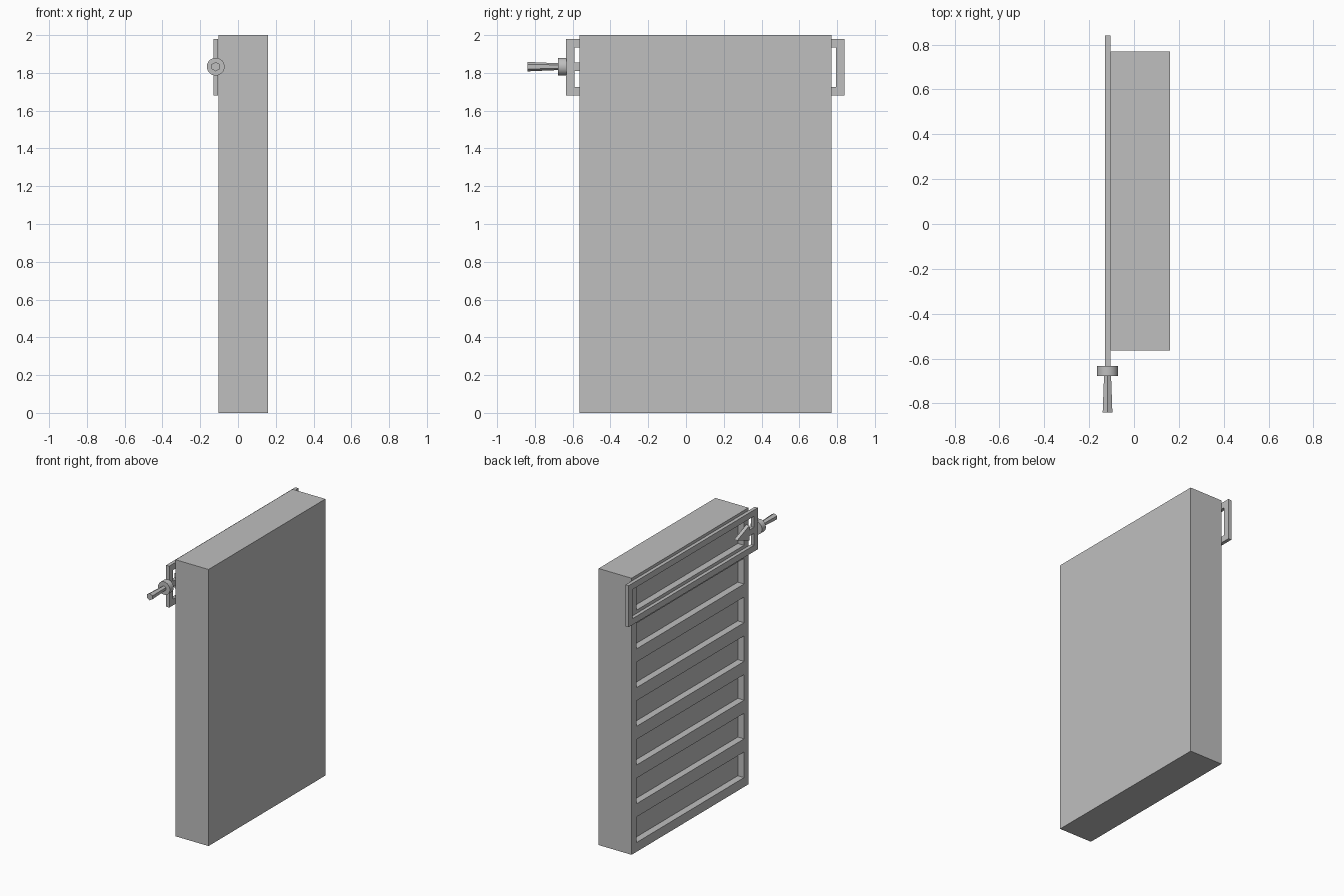
import bpy, bmesh
from math import pi
from mathutils import Matrix, Vector

if "Cube" in bpy.data.objects:
    bpy.data.objects.remove(bpy.data.objects["Cube"])

GREY = (0.52, 0.52, 0.52, 1)
mat = bpy.data.materials.new("light grey")
mat.use_nodes = True
mat.diffuse_color = GREY
mat.node_tree.nodes["Principled BSDF"].inputs["Base Color"].default_value = GREY


def finish(name, bm):
    bmesh.ops.recalc_face_normals(bm, faces=bm.faces)
    mesh = bpy.data.meshes.new(name)
    bm.to_mesh(mesh)
    bm.free()
    mesh.materials.append(mat)
    obj = bpy.data.objects.new(name, mesh)
    bpy.context.collection.objects.link(obj)
    return obj


def boxes(name, bounds):
    """One object holding a box for each (low corner, high corner) pair."""
    bm = bmesh.new()
    for low, high in bounds:
        low, high = Vector(low), Vector(high)
        place = Matrix.Translation((low + high) / 2) @ Matrix.Diagonal((*(high - low), 1))
        bmesh.ops.create_cube(bm, size=1, matrix=place)
    return finish(name, bm)


def carve(obj, holes):
    """Cut box-shaped holes out of an object."""
    cutter = boxes("cutter", holes)
    cutter.hide_render = True
    mod = obj.modifiers.new("holes", "BOOLEAN")
    mod.operation, mod.solver, mod.object = "DIFFERENCE", "EXACT", cutter
    bpy.context.view_layer.objects.active = obj
    bpy.ops.object.modifier_apply(modifier=mod.name)
    bpy.data.objects.remove(cutter)


def rod(name, y0, y1, r0, r1, sides):
    """Round or faceted rod along y, centred on the latch axis."""
    bm = bmesh.new()
    place = Matrix.Translation((AXIS_X, (y0 + y1) / 2, AXIS_Z)) @ Matrix.Rotation(-pi / 2, 4, "X")
    bmesh.ops.create_cone(bm, cap_ends=True, segments=sides, radius1=r0, radius2=r1,
                          depth=y1 - y0, matrix=place)
    return finish(name, bm)


AXIS_X, AXIS_Z = -0.118, 1.833
FACE_X = -0.104

# Slab body with a ladder of shallow recesses on one broad side
SLOT, PITCH, BORDER = 0.185, 0.28, 0.0675
body = boxes("body", [((FACE_X, -0.565, 0), (0.16, 0.77, 2))])
carve(body, [((FACE_X - 0.1, -0.515, BORDER + i * PITCH),
              (FACE_X + 0.05, 0.715, BORDER + i * PITCH + SLOT)) for i in range(7)])

# Long open frame lying over the upper recess
X0, X1, BAR = -0.13, -0.105, 0.045
frame = boxes("slider_frame", [((X0, -0.635, 1.68), (X1, 0.84, 1.98))])
carve(frame, [((X0 - 0.1, -0.635 + BAR, 1.68 + BAR), (X1 + 0.1, 0.84 - BAR, 1.98 - BAR))])

# Flat arrow pointing into the frame
bm = bmesh.new()
half = [(-0.6, 0.022), (-0.54, 0.022), (-0.54, 0.055)]
outline = half + [(-0.4, 0)] + [(y, -z) for y, z in reversed(half)]
face = bm.faces.new([bm.verts.new((X0, y, AXIS_Z + z)) for y, z in outline])
side = bmesh.ops.extrude_face_region(bm, geom=[face])["geom"]
bmesh.ops.translate(bm, vec=(X1 - X0, 0, 0),
                    verts=[v for v in side if isinstance(v, bmesh.types.BMVert)])
finish("arrow_pointer", bm)

# Knob collar and tapered grip
collar = rod("knob_collar", -0.677, -0.633, 0.047, 0.047, 32)
bpy.context.view_layer.objects.active = collar
collar.select_set(True)
bpy.ops.object.shade_smooth_by_angle()
rod("knob_grip", -0.84, -0.675, 0.025, 0.018, 6)
